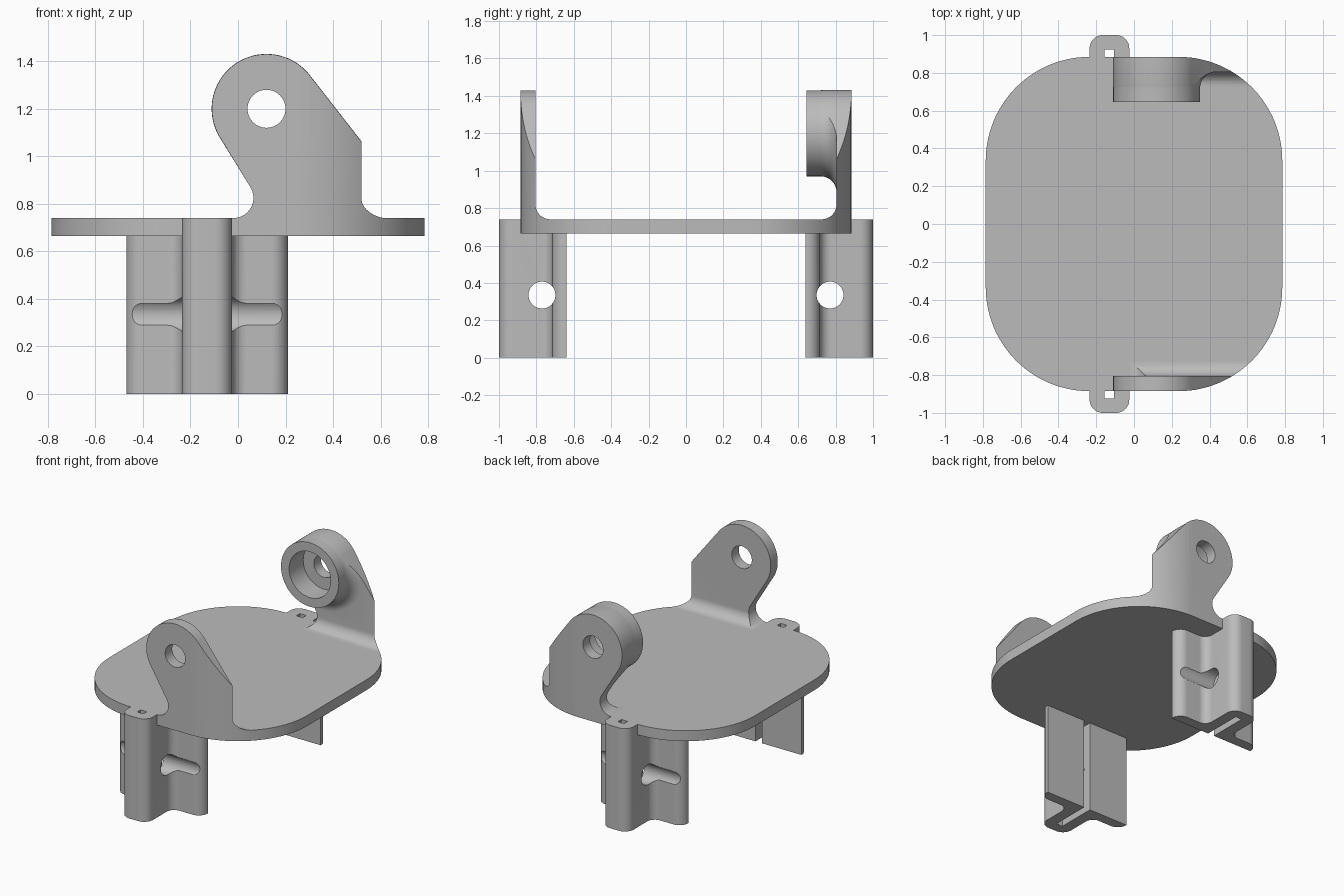
import bpy, bmesh, math
from math import cos, sin, radians

if "Cube" in bpy.data.objects:
    bpy.data.objects.remove(bpy.data.objects["Cube"])

grey = bpy.data.materials.new("plain grey")
grey.use_nodes = True
grey.diffuse_color = (0.5, 0.5, 0.5, 1)
grey.node_tree.nodes["Principled BSDF"].inputs["Base Color"].default_value = (0.5, 0.5, 0.5, 1)

PLATE_LOW, PLATE_TOP = 0.665, 0.74
PIVOT_X, PIVOT_Z, PIVOT_R = 0.12, 1.2, 0.23
LEG_X = -0.13


def arc(cx, cy, r, start, end, n=16):
    """Points on a circular arc, angles in degrees."""
    return [(cx + r * cos(radians(start + (end - start) * i / n)),
             cy + r * sin(radians(start + (end - start) * i / n))) for i in range(n + 1)]


def loft(name, rings):
    """Closed solid through rings with equal point counts."""
    bm = bmesh.new()
    loops = [[bm.verts.new(p) for p in ring] for ring in rings]
    n = len(loops[0])
    for a, b in zip(loops, loops[1:]):
        for i in range(n):
            bm.faces.new((a[i], a[(i + 1) % n], b[(i + 1) % n], b[i]))
    bm.faces.new(loops[0])
    bm.faces.new(loops[-1])
    bmesh.ops.recalc_face_normals(bm, faces=bm.faces)
    mesh = bpy.data.meshes.new(name)
    bm.to_mesh(mesh)
    bm.free()
    mesh.materials.append(grey)
    ob = bpy.data.objects.new(name, mesh)
    bpy.context.collection.objects.link(ob)
    return ob


def prism(name, pts, axis, low, high):
    """Extrude a 2D profile along the given axis."""
    place = {"x": lambda u, v, w: (w, u, v),
             "y": lambda u, v, w: (u, w, v),
             "z": lambda u, v, w: (u, v, w)}[axis]
    return loft(name, [[place(u, v, w) for u, v in pts] for w in (low, high)])


def combine(ob, other, operation):
    """Apply a boolean and remove the helper."""
    other.hide_render = True
    mod = ob.modifiers.new("cut", "BOOLEAN")
    mod.operation, mod.object, mod.solver = operation, other, "EXACT"
    bpy.context.view_layer.objects.active = ob
    bpy.ops.object.modifier_apply(modifier=mod.name)
    bpy.data.objects.remove(other)


def finish(ob):
    bpy.ops.object.select_all(action="DESELECT")
    ob.select_set(True)
    bpy.context.view_layer.objects.active = ob
    bpy.ops.object.shade_smooth_by_angle(angle=radians(30))


def circle(cx, cy, r, n=64):
    return arc(cx, cy, r, 0, 360, n)[:-1]


def outline_prism(name, low, high):
    """Rounded footprint of the plate."""
    pts = []
    for k, (sx, sy) in enumerate([(1, 1), (-1, 1), (-1, -1), (1, -1)]):
        pts += arc(sx * 0.235, sy * 0.335, 0.55, 90 * k, 90 * k + 90, 28)
    return prism(name, pts, "z", low, high)


def bracket_profile(radius):
    """Ear seen from the front: foot fillet, tangent neck, round head, sloped shoulder."""
    fx, fz, fr = -0.02, PLATE_TOP + 0.085, 0.085
    dx, dz = PIVOT_X - fx, PIVOT_Z - fz
    touch = math.degrees(math.atan2(dz, dx) - math.acos((fr + radius) / math.hypot(dx, dz)))
    pts = arc(fx, fz, fr, -90, touch)
    pts += arc(PIVOT_X, PIVOT_Z, radius, touch + 180, 38, 48)
    x, z = pts[-1]
    pts += [(0.7, z - (0.7 - x) / math.tan(radians(38))), (0.7, PLATE_TOP)]
    return pts


def bracket(name, side, boss):
    # wall with a fillet along its foot
    section = [(0.725, 0.7)] + arc(0.725, PLATE_TOP + 0.08, 0.08, -90, 0)
    section += [(0.805, 1.6), (1, 1.6), (1, 0.7)]
    ob = prism(name, [(side * y, z) for y, z in section], "x", -0.6, 0.9)
    # round boss flaring into the wall
    if boss:
        flare = [(PIVOT_R, 0.645)] + [(r, y) for r, y in arc(0.315, 0.72, 0.085, 180, 90, 12)]
        flare.append((0.315, 0.84))
        rings = [[(x, side * y, z) for x, z in circle(PIVOT_X, PIVOT_Z, r)] for r, y in flare]
        combine(ob, loft("boss", rings), "UNION")
    radius = PIVOT_R + (0.001 if boss else 0)
    combine(ob, prism("ear", bracket_profile(radius), "y", side * 0.5, side * 1.2), "INTERSECT")
    combine(ob, outline_prism("trim", 0.6, 1.7), "INTERSECT")
    # pivot hole and bearing seat
    hole = prism("hole", circle(PIVOT_X, PIVOT_Z, 0.08, 48), "y", side * 0.4, side * 1.2)
    combine(ob, hole, "DIFFERENCE")
    if boss:
        seat = prism("seat", circle(PIVOT_X, PIVOT_Z, 0.165), "y", side * 0.4, side * 0.805)
        combine(ob, seat, "DIFFERENCE")
    finish(ob)


def leg(name, side):
    # hat-shaped section with a slot open to the inside
    half = [(0.025, 0.64), (0.34, 0.64)]
    half += arc(0.27, 0.645, 0.07, 0, 90, 12)
    half += arc(0.165, 0.775, 0.06, 270, 180, 12)
    half += arc(0.035, 0.93, 0.07, 0, 90, 12)
    pts = [(0.025, 0.925)] + half + [(-u, v) for u, v in reversed(half)] + [(-0.025, 0.925)]
    ob = prism(name, [(LEG_X + u, side * v) for u, v in pts], "z", 0, PLATE_TOP)
    # clear the plate, then drill the cross hole that grooves the wings
    combine(ob, outline_prism("clearance", PLATE_LOW, 1), "DIFFERENCE")
    drill = prism("drill", circle(side * 0.77, 0.335, 0.072, 48), "x", -1, 1)
    combine(ob, drill, "DIFFERENCE")
    finish(ob)


finish(outline_prism("base_plate", PLATE_LOW, PLATE_TOP))
bracket("front_bracket", -1, False)
bracket("back_bracket", 1, True)
leg("front_leg", -1)
leg("back_leg", 1)
